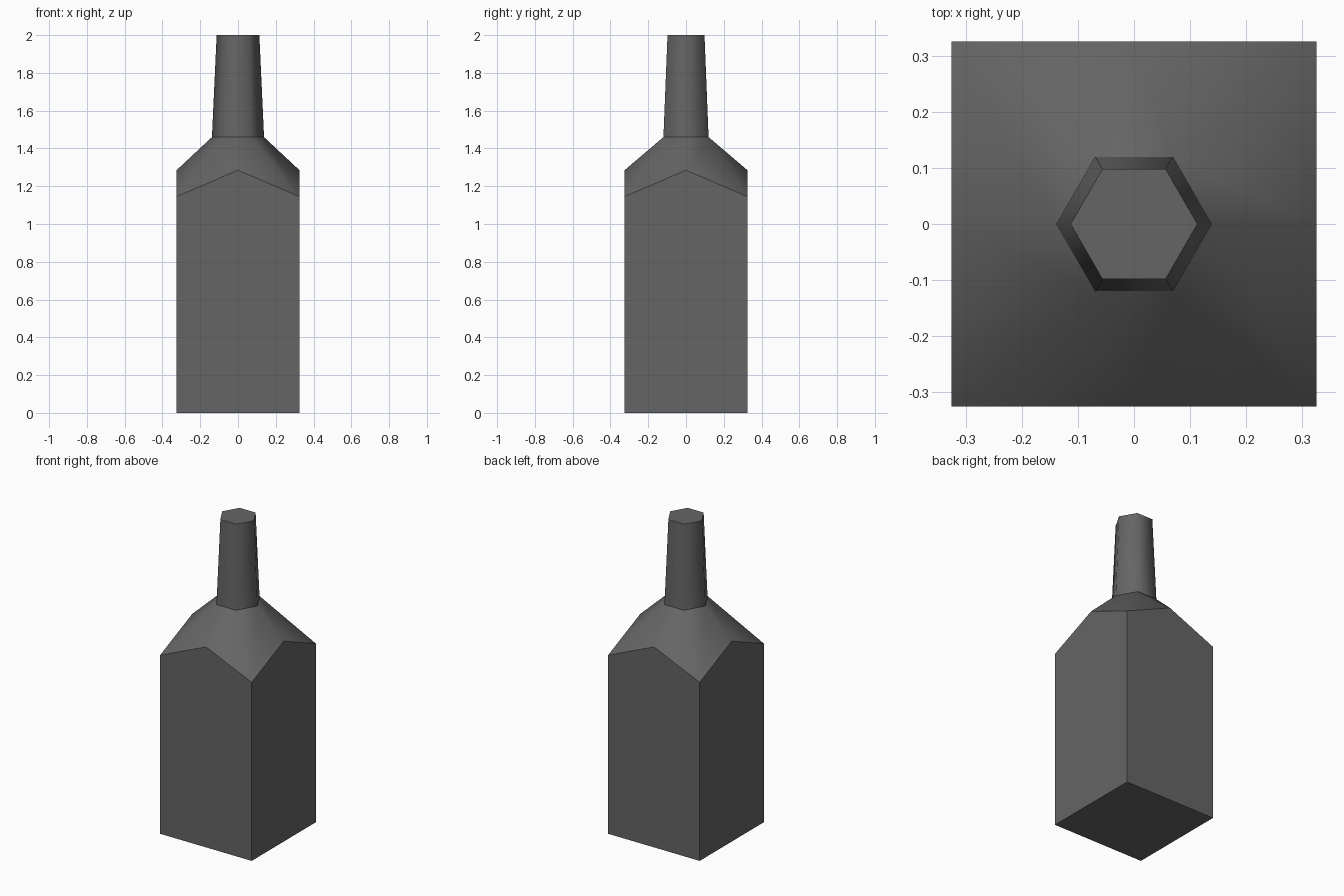
import bpy
import bmesh
from math import cos, sin, pi

cube = bpy.data.objects.get("Cube")
if cube:
    bpy.data.objects.remove(cube, do_unlink=True)

# Dark grey glass
grey = bpy.data.materials.new("dark_grey")
grey.use_nodes = True
colour = (0.13, 0.13, 0.13, 1)
grey.diffuse_color = colour
grey.node_tree.nodes["Principled BSDF"].inputs["Base Color"].default_value = colour

HALF = 0.325
CORNER_Z, MIDDLE_Z, NECK_Z, TOP_Z = 1.145, 1.285, 1.46, 2.0

bm = bmesh.new()


def hexagon(radius, z):
    return [bm.verts.new((radius * cos(i * pi / 3), radius * sin(i * pi / 3), z))
            for i in range(6)]


def square(z_corner, z_middle):
    """Square ring with a point at each side's middle and at each corner."""
    return [bm.verts.new((HALF * round(cos(i * pi / 4)), HALF * round(sin(i * pi / 4)),
                          z_corner if i % 2 else z_middle)) for i in range(8)]


def face(verts, smooth=False):
    f = bm.faces.new(list(dict.fromkeys(verts)))
    f.smooth = smooth


# Square body: flat sides, each with a peaked top edge
rim = square(CORNER_Z, MIDDLE_Z)
base = [bm.verts.new((v.co.x, v.co.y, 0)) for v in rim[1::2]]
face(base[::-1])
for i in range(4):
    j = (i + 1) % 4
    face([base[i], base[j], rim[2 * j + 1], rim[(2 * i + 2) % 8], rim[2 * i + 1]])

# Shoulder: joins the square rim to the six-sided neck
collar = hexagon(0.138, NECK_Z)
first = [0, 1, 1, 2, 3, 4, 4, 5]
last = [0, 1, 2, 2, 3, 4, 5, 5]
for i in range(8):
    j = (i + 1) % 8
    face([rim[i], rim[j], collar[first[j]], collar[last[i]]], True)
    if first[i] != last[i]:
        face([rim[i], collar[last[i]], collar[first[i]]], True)

# Tapered neck with a flat top
lip = hexagon(0.113, TOP_Z)
for i in range(6):
    j = (i + 1) % 6
    face([collar[i], collar[j], lip[j], lip[i]], True)
face(lip)

# Keep the rim, collar and lip crisp
bmesh.ops.recalc_face_normals(bm, faces=bm.faces)
for ring in (rim, collar, lip):
    for a, b in zip(ring, ring[1:] + ring[:1]):
        bm.edges.get((a, b)).smooth = False

mesh = bpy.data.meshes.new("bottle")
bm.to_mesh(mesh)
bm.free()
mesh.materials.append(grey)
bpy.context.collection.objects.link(bpy.data.objects.new("bottle", mesh))
